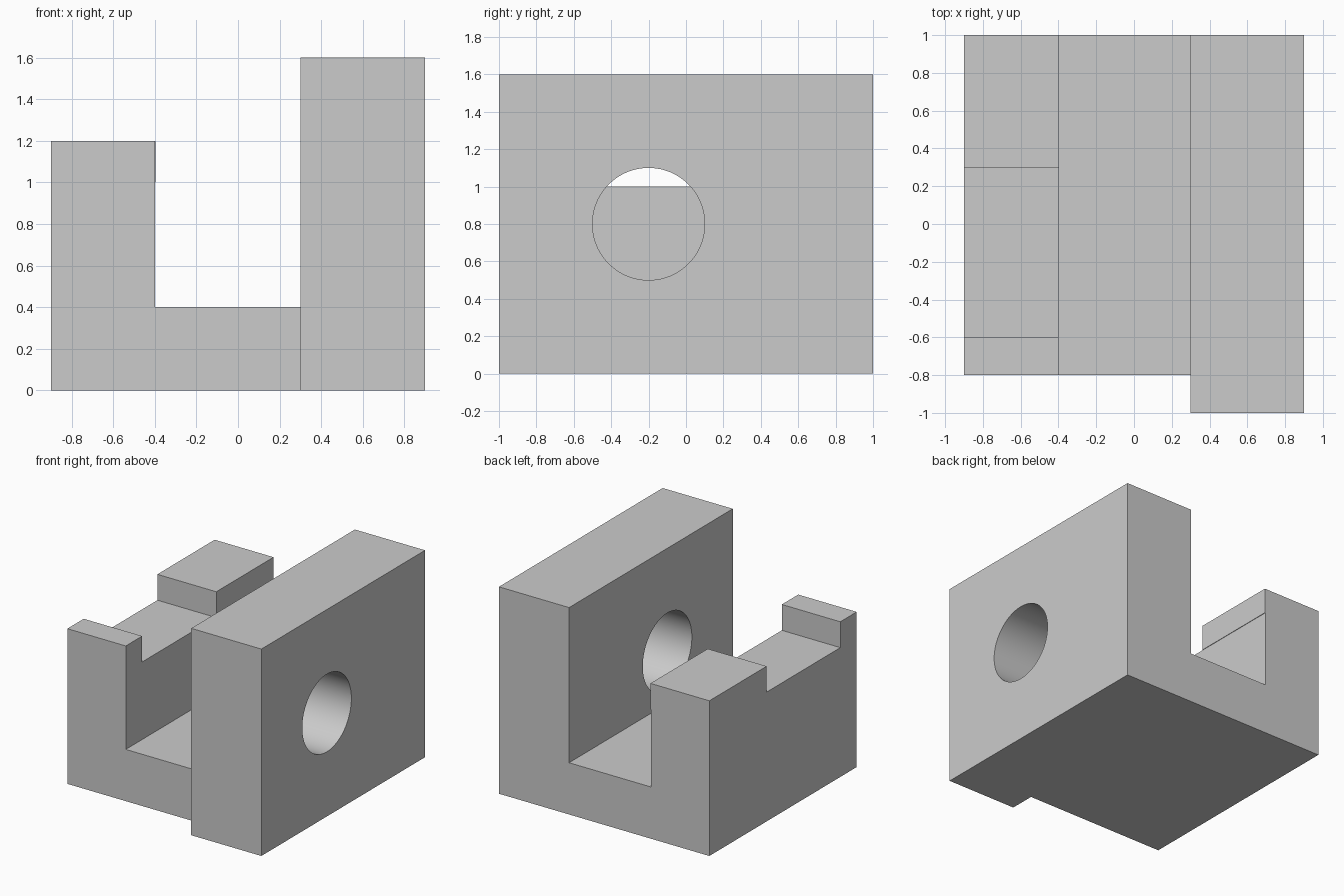
import bpy
import bmesh
import math
from mathutils import Matrix, Vector

cube = bpy.data.objects.get("Cube")
if cube:
    bpy.data.objects.remove(cube, do_unlink=True)

grey = bpy.data.materials.new("light_grey")
grey.use_nodes = True
colour = (0.6, 0.6, 0.6, 1.0)
grey.diffuse_color = colour
grey.node_tree.nodes["Principled BSDF"].inputs["Base Color"].default_value = colour


def add_object(name, bm):
    bmesh.ops.recalc_face_normals(bm, faces=bm.faces)
    mesh = bpy.data.meshes.new(name)
    bm.to_mesh(mesh)
    bm.free()
    mesh.materials.append(grey)
    obj = bpy.data.objects.new(name, mesh)
    bpy.context.collection.objects.link(obj)
    return obj


def box(name, low, high):
    low, high = Vector(low), Vector(high)
    bm = bmesh.new()
    place = Matrix.Translation((low + high) / 2) @ Matrix.Diagonal((*(high - low), 1))
    bmesh.ops.create_cube(bm, size=1, matrix=place)
    return add_object(name, bm)


def combine(body, tool, operation):
    mod = body.modifiers.new(tool.name, 'BOOLEAN')
    mod.operation = operation
    mod.solver = 'EXACT'
    mod.object = tool
    bpy.context.view_layer.objects.active = body
    bpy.ops.object.modifier_apply(modifier=mod.name)
    bpy.data.objects.remove(tool, do_unlink=True)


# Base with the low side wall, an L profile extruded along y
bm = bmesh.new()
profile = [(-0.9, 0), (0.6, 0), (0.6, 0.4), (-0.4, 0.4), (-0.4, 1.2), (-0.9, 1.2)]
face = bm.faces.new([bm.verts.new((x, -0.8, z)) for x, z in profile])
extruded = bmesh.ops.extrude_face_region(bm, geom=[face])
bmesh.ops.translate(bm, vec=(0, 1.8, 0),
                    verts=[g for g in extruded["geom"] if isinstance(g, bmesh.types.BMVert)])
bracket = add_object("clamp_bracket", bm)

# Tall side plate, longer towards the front
combine(bracket, box("tall_plate", (0.3, -1, 0), (0.9, 1, 1.6)), 'UNION')

# Notch in the low wall, and the slight lip of the rear block
combine(bracket, box("notch_cutter", (-1.1, -0.6, 1), (-0.2, 0.3, 1.5)), 'DIFFERENCE')
combine(bracket, box("rear_block_lip", (-0.6, 0.3, 1), (-0.396, 1, 1.2)), 'UNION')

# Round hole through the tall plate
bm = bmesh.new()
place = Matrix.Translation((0.6, -0.2, 0.8)) @ Matrix.Rotation(math.pi / 2, 4, 'Y')
bmesh.ops.create_cone(bm, cap_ends=True, segments=96, radius1=0.3, radius2=0.3,
                      depth=0.9, matrix=place)
combine(bracket, add_object("hole_cutter", bm), 'DIFFERENCE')

# Smooth the hole, keep the block edges sharp
bpy.ops.object.select_all(action='DESELECT')
bracket.select_set(True)
bpy.context.view_layer.objects.active = bracket
bpy.ops.object.shade_smooth_by_angle(angle=math.radians(30))
